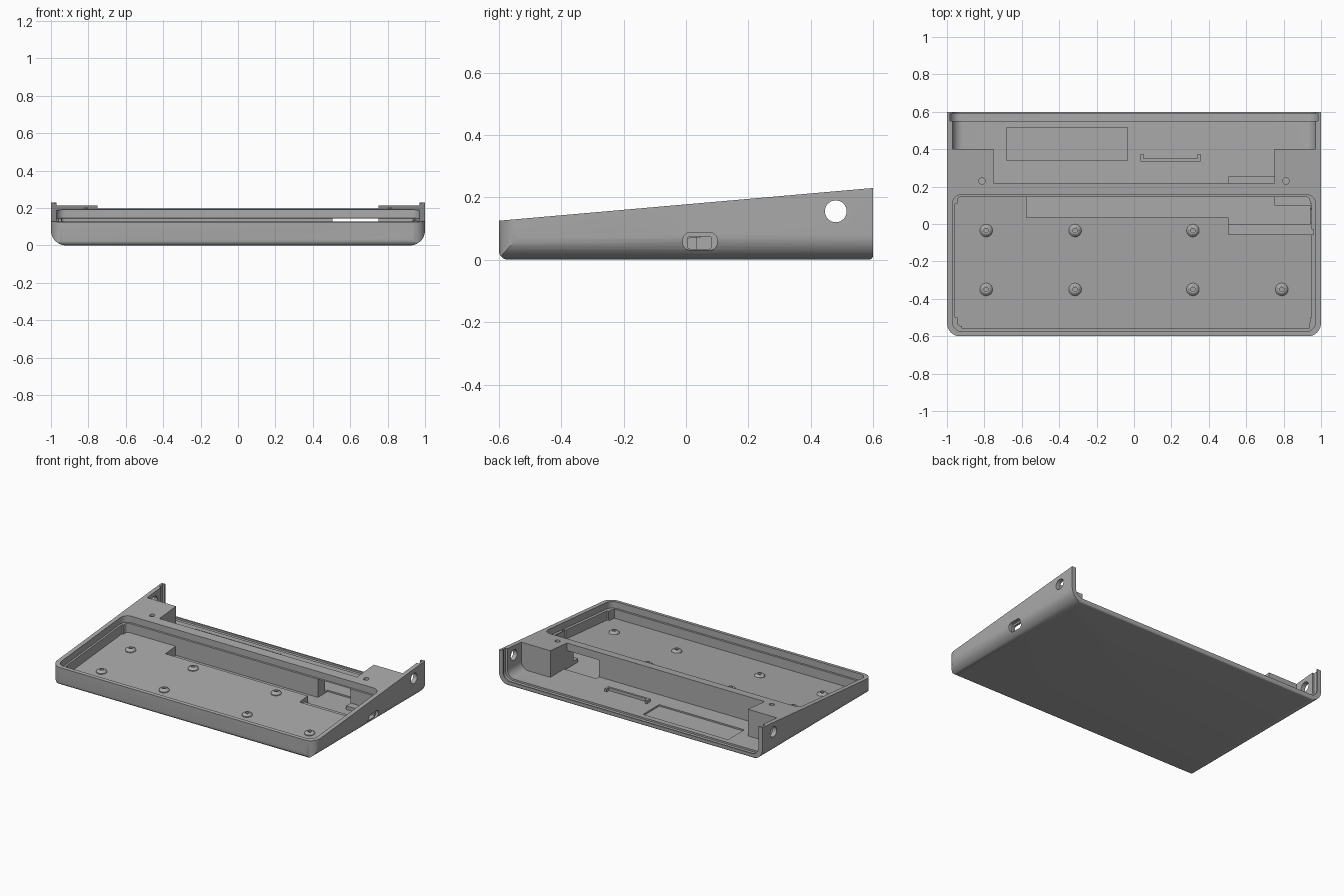
import bpy, bmesh, math
from mathutils import Vector

if "Cube" in bpy.data.objects:
    bpy.data.objects.remove(bpy.data.objects["Cube"], do_unlink=True)

SLOPE = 0.0875      # tilt of the top face along y
TOP = 0.1775        # height of the top face at y = 0

grey = bpy.data.materials.new("plain_grey")
grey.use_nodes = True
grey.diffuse_color = (0.4, 0.4, 0.4, 1)
grey.node_tree.nodes["Principled BSDF"].inputs["Base Color"].default_value = (0.4, 0.4, 0.4, 1)


def rounded(a0, a1, b0, b1, radii, steps=10):
    """Rectangle outline; radii run low-low, high-low, high-high, low-high."""
    points = []
    corners = [(a0, b0, 1, 1), (a1, b0, -1, 1), (a1, b1, -1, -1), (a0, b1, 1, -1)]
    for k, ((a, b, sa, sb), r) in enumerate(zip(corners, radii)):
        if r == 0:
            points.append((a, b))
            continue
        for i in range(steps + 1):
            t = math.radians(180 + 90 * k + 90 * i / steps)
            points.append((a + sa * r + r * math.cos(t), b + sb * r + r * math.sin(t)))
    return points


def prism(name, outline, axis, lo, hi, tilt=False):
    """Extrude an outline along an axis, optionally tilted like the top face."""
    place = {"x": lambda a, b, c: (c, a, b), "y": lambda a, b, c: (a, c, b),
             "z": lambda a, b, c: (a, b, c)}[axis]
    bm = bmesh.new()
    rings = [[bm.verts.new(place(a, b, c)) for a, b in outline] for c in (lo, hi)]
    bm.faces.new(rings[0])
    bm.faces.new(rings[1])
    n = len(outline)
    for i in range(n):
        j = (i + 1) % n
        bm.faces.new((rings[0][i], rings[0][j], rings[1][j], rings[1][i]))
    if tilt:
        for v in bm.verts:
            v.co.z += TOP + SLOPE * v.co.y
    return finish(name, bm)


def finish(name, bm):
    bmesh.ops.recalc_face_normals(bm, faces=bm.faces)
    mesh = bpy.data.meshes.new(name)
    bm.to_mesh(mesh)
    bm.free()
    mesh.materials.append(grey)
    obj = bpy.data.objects.new(name, mesh)
    bpy.context.collection.objects.link(obj)
    return obj


def box(name, x0, x1, y0, y1, z0, z1, tilt=False):
    return prism(name, [(x0, y0), (x1, y0), (x1, y1), (x0, y1)], "z", z0, z1, tilt)


def circle(a, b, r, n=24):
    return [(a + r * math.cos(math.tau * i / n), b + r * math.sin(math.tau * i / n)) for i in range(n)]


def combine(body, tool, operation="DIFFERENCE"):
    tool.hide_render = True
    mod = body.modifiers.new("shape", "BOOLEAN")
    mod.operation = operation
    mod.solver = "EXACT"
    mod.object = tool
    bpy.context.view_layer.objects.active = body
    bpy.ops.object.modifier_apply(modifier=mod.name)
    bpy.data.objects.remove(tool, do_unlink=True)


# Wedge shell: front, side and plan profiles intersected
case = prism("case", rounded(-1, 1, 0, 0.5, (0.08, 0.08, 0, 0)), "y", -0.6, 0.6)
side = rounded(-0.6, 0.6, 0, 0.5, (0.03, 0.015, 0, 0), 6)
side = [(y, z if z < 0.4 else TOP + SLOPE * y) for y, z in side]
combine(case, prism("side_profile", side, "x", -1.1, 1.1), "INTERSECT")
combine(case, prism("plan_profile", rounded(-1, 1, -0.6, 0.6, (0.07, 0.07, 0, 0)), "z", -0.1, 0.6), "INTERSECT")

# Front bay: rim recess, inset well, and shallow side channels
rim = rounded(-0.97, 0.97, -0.575, 0.157, (0.05,) * 4, 8)
combine(case, prism("bay_rim", rim, "z", -0.045, 0.2, True))
well = rounded(-0.945, 0.94, -0.545, 0.145, (0.02,) * 4, 4)
combine(case, prism("bay_well", well, "z", -0.108, 0.1, True))
combine(case, box("channel_across", -0.92, 0.935, -0.558, 0.1, -0.108, 0, True))
combine(case, box("channel_along", -0.957, 0.95, -0.5, 0.11, -0.108, 0, True))

# Pockets in the bay floor and the cable slot into the rear bay
combine(case, box("long_pocket", -0.575, 0.52, 0.035, 0.145, 0.02, 0.13))
combine(case, box("board_pocket", 0.505, 0.96, -0.055, 0.15, 0.045, 0.13))
combine(case, box("cable_slot", 0.505, 0.75, 0.0, 0.25, 0.02, 0.145))
combine(case, box("port_pocket", 0.74, 0.945, 0.0, 0.1, 0.02, 0.1))

# Rear bay, open at the back, with a panel groove
combine(case, prism("rear_bay", rounded(-0.97, 0.97, 0.03, 0.5, (0.055, 0.055, 0, 0)), "y", 0.4, 0.7))
combine(case, box("rear_bay_middle", -0.75, 0.75, 0.22, 0.45, 0.03, 0.5))
combine(case, prism("panel_groove", rounded(-0.985, 0.985, 0.018, 0.5, (0.06, 0.06, 0, 0)), "y", 0.552, 0.59))
combine(case, box("battery_recess", -0.68, -0.035, 0.34, 0.515, 0.02, 0.1))

# Side holes, charging port and fixing holes
combine(case, prism("side_holes", circle(0.48, 0.155, 0.035, 32), "x", -1.1, 1.1))
combine(case, prism("port_recess", rounded(-0.01, 0.1, 0.03, 0.088, (0.025,) * 4, 6), "x", 0.975, 1.1))
combine(case, prism("port_opening", rounded(0.005, 0.082, 0.035, 0.075, (0.008,) * 4, 4), "x", 0.9, 1.1))
for s in (-1, 1):
    combine(case, prism("fixing_hole", circle(s * 0.813, 0.23, 0.017), "z", 0.1, 0.5))


# Tapered screw posts turned from a profile, standing on the sloped floor
def post(x, y):
    bm = bmesh.new()
    base = TOP + SLOPE * y - 0.108
    profile = [(0.034, -0.006), (0.034, 0.003), (0.028, 0.011), (0.02, 0.016), (0.012, 0.016), (0.012, 0.0)]
    n = 24
    rings = [[bm.verts.new((px, py, base + h)) for px, py in circle(x, y, r, n)] for r, h in profile]
    for low, high in zip(rings, rings[1:]):
        for i in range(n):
            j = (i + 1) % n
            bm.faces.new((low[i], low[j], high[j], high[i]))
    bm.faces.new(rings[0])
    bm.faces.new(rings[-1])
    return finish("screw_post", bm)


parts = [case]
for x in (-0.79, -0.315, 0.315, 0.79):
    for y in (-0.035, -0.35):
        if not (x > 0.7 and y > -0.1):
            parts.append(post(x, y))

# Low U-shaped bracket on the rear floor
bracket = [(0.035, 0.375), (0.035, 0.335), (0.355, 0.335), (0.355, 0.375),
           (0.34, 0.375), (0.34, 0.35), (0.05, 0.35), (0.05, 0.375)]
parts.append(prism("bracket", bracket, "z", 0.025, 0.05))

# Smooth the curves, keep the edges sharp
for obj in parts:
    bpy.ops.object.select_all(action="DESELECT")
    obj.select_set(True)
    bpy.context.view_layer.objects.active = obj
    bpy.ops.object.shade_smooth_by_angle(angle=math.radians(30))
